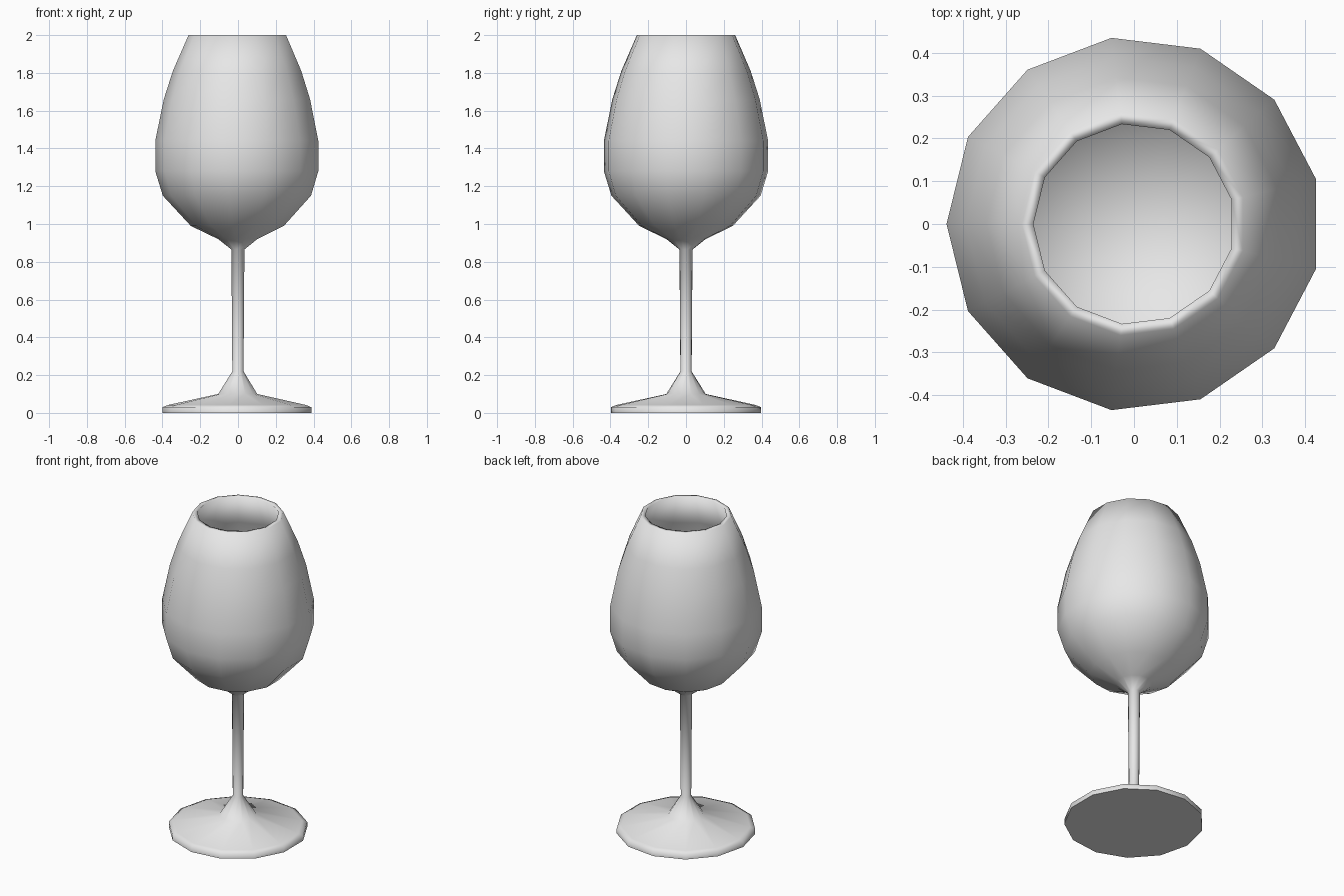
import bpy, bmesh
from math import cos, sin, pi, tau

cube = bpy.data.objects.get("Cube")
if cube:
    bpy.data.objects.remove(cube, do_unlink=True)

SIDES = 13

glass = bpy.data.materials.new("pale_grey_glass")
glass.use_nodes = True
colour = (0.8, 0.8, 0.8, 1)
glass.diffuse_color = colour
glass.node_tree.nodes["Principled BSDF"].inputs["Base Color"].default_value = colour

# Profile (radius, height): foot, stem, outer bowl, rim, then inner bowl
foot = [(0.40, 0), (0.40, 0.03), (0.37, 0.042), (0.105, 0.10)]
stem = [(0.03, 0.22), (0.035, 0.865)]
bowl = [(0.105, 0.92), (0.25, 0.99), (0.398, 1.15), (0.438, 1.28),
        (0.438, 1.44), (0.393, 1.66), (0.345, 1.81), (0.262, 2.0)]
inside = [(0.235, 2.0), (0.317, 1.80), (0.364, 1.65), (0.408, 1.435),
          (0.408, 1.29), (0.372, 1.17), (0.235, 1.02), (0.09, 0.95)]


def lathe(name, profile):
    """Spin a profile round z and cap both ends."""
    bm = bmesh.new()
    rings = []
    for r, z in profile:
        angles = [pi + tau * i / SIDES for i in range(SIDES)]
        rings.append([bm.verts.new((r * cos(a), r * sin(a), z)) for a in angles])
    for low, high in zip(rings, rings[1:]):
        for i in range(SIDES):
            j = (i + 1) % SIDES
            bm.faces.new((low[i], low[j], high[j], high[i])).smooth = True
    # Flat underside with a sharp border
    base = bm.faces.new(rings[0][::-1])
    for edge in base.edges:
        edge.smooth = False
    # Rounded floor of the bowl
    bm.faces.new(rings[-1]).smooth = True
    mesh = bpy.data.meshes.new(name)
    bm.to_mesh(mesh)
    bm.free()
    mesh.materials.append(glass)
    obj = bpy.data.objects.new(name, mesh)
    bpy.context.collection.objects.link(obj)
    return obj


lathe("wine_glass", foot + stem + bowl + inside)
